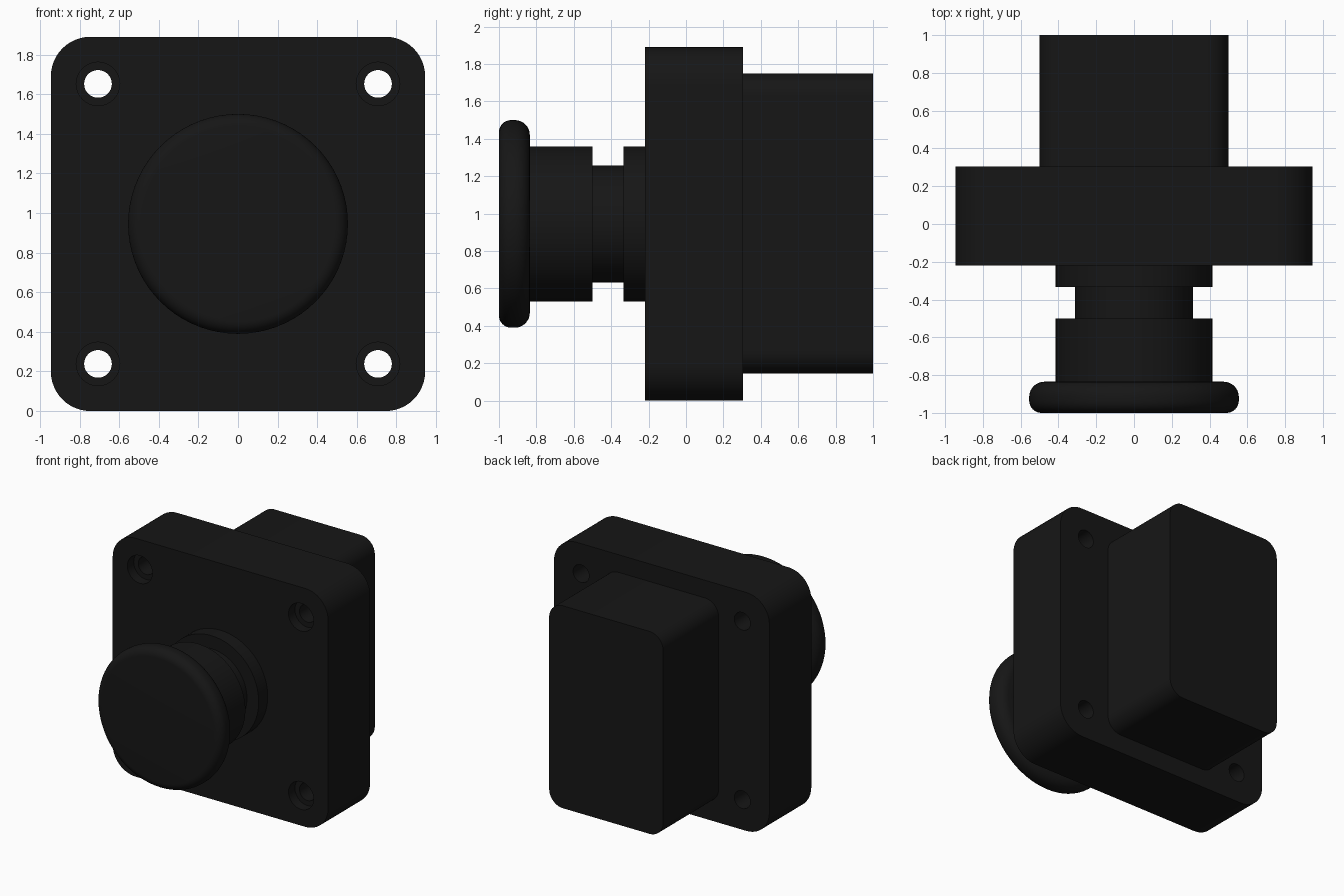
import bpy, bmesh, math

if "Cube" in bpy.data.objects:
    bpy.data.objects.remove(bpy.data.objects["Cube"])

CZ = 0.945  # height of the plunger axis

mat = bpy.data.materials.new("black_plastic")
mat.diffuse_color = (0.008, 0.008, 0.008, 1)
mat.use_nodes = True
mat.node_tree.nodes["Principled BSDF"].inputs["Base Color"].default_value = mat.diffuse_color


def finish(name, bm):
    bmesh.ops.recalc_face_normals(bm, faces=bm.faces)
    mesh = bpy.data.meshes.new(name)
    bm.to_mesh(mesh)
    bm.free()
    ob = bpy.data.objects.new(name, mesh)
    bpy.context.collection.objects.link(ob)
    mesh.materials.append(mat)
    return ob


def smooth(ob):
    bpy.ops.object.select_all(action='DESELECT')
    ob.select_set(True)
    bpy.context.view_layer.objects.active = ob
    bpy.ops.object.shade_smooth_by_angle(angle=math.radians(30))


def arc(cx, cy, r, a0, a1, n):
    return [(cx + r * math.cos(math.radians(a0 + (a1 - a0) * i / n)),
             cy + r * math.sin(math.radians(a0 + (a1 - a0) * i / n))) for i in range(n + 1)]


def rounded_block(name, hw, z0, z1, y0, y1, r):
    """Rounded rectangle in xz, extruded along y."""
    corners = ((hw - r, z1 - r, 0), (r - hw, z1 - r, 90), (r - hw, z0 + r, 180), (hw - r, z0 + r, 270))
    outline = [p for x, z, a in corners for p in arc(x, z, r, a, a + 90, 12)]
    bm = bmesh.new()
    face = bm.faces.new([bm.verts.new((x, y0, z)) for x, z in outline])
    out = bmesh.ops.extrude_face_region(bm, geom=[face], use_keep_orig=True)
    for v in out["geom"]:
        if isinstance(v, bmesh.types.BMVert):
            v.co.y = y1
    return finish(name, bm)


def turned(name, profile, x, z, n):
    """Solid of revolution about a y axis; profile is (radius, y)."""
    bm = bmesh.new()
    rings = [[bm.verts.new((x + r * math.cos(2 * math.pi * i / n), y,
                            z + r * math.sin(2 * math.pi * i / n))) for i in range(n)]
             for r, y in profile]
    for a, b in zip(rings, rings[1:]):
        for i in range(n):
            j = (i + 1) % n
            bm.faces.new((a[i], a[j], b[j], b[i]))
    bm.faces.new(rings[0])
    bm.faces.new(rings[-1])
    return finish(name, bm)


# Square mounting plate with four counterbored screw holes
plate = rounded_block("mounting_plate", 0.945, 0, 1.89, -0.22, 0.305, 0.2)
for sx in (-1, 1):
    for sz in (-1, 1):
        bore = turned("hole_cutter", [(0.11, -0.3), (0.11, -0.14), (0.07, -0.14), (0.07, 0.4)],
                      sx * 0.707, CZ + sz * 0.707, 32)
        bore.hide_render = True
        mod = plate.modifiers.new("hole", 'BOOLEAN')
        mod.object = bore
        mod.solver = 'EXACT'
        bpy.context.view_layer.objects.active = plate
        bpy.ops.object.modifier_apply(modifier=mod.name)
        bpy.data.objects.remove(bore)
smooth(plate)

# Rear housing
smooth(rounded_block("rear_housing", 0.5, 0.145, 1.75, 0.305, 1.0, 0.12))

# Grooved plunger shaft with mushroom head
profile = [(0.415, -0.22), (0.415, -0.333), (0.312, -0.333), (0.312, -0.5),
           (0.415, -0.5), (0.415, -0.835)]
profile += arc(0.475, -0.915, 0.08, 90, 0, 8)
profile += arc(0.49, -0.935, 0.065, 0, -90, 8)
smooth(turned("push_button", profile, 0, CZ, 72))
